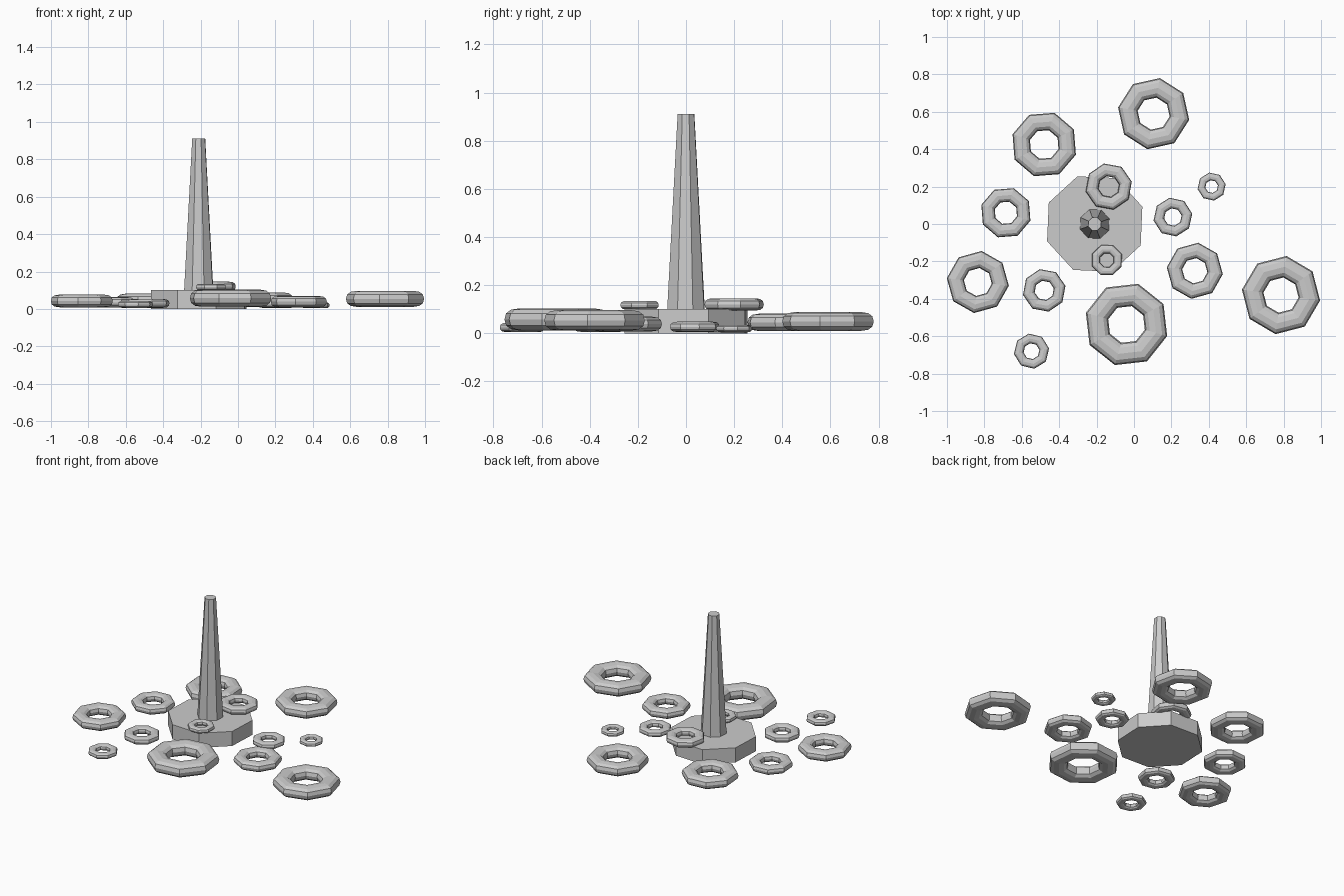
import bpy, bmesh
from math import cos, sin, radians, tau

if "Cube" in bpy.data.objects:
    bpy.data.objects.remove(bpy.data.objects["Cube"])

SIDES, TUBE = 8, 12


def make_object(name, bm):
    bmesh.ops.recalc_face_normals(bm, faces=bm.faces)
    mesh = bpy.data.meshes.new(name)
    bm.to_mesh(mesh)
    bm.free()
    obj = bpy.data.objects.new(name, mesh)
    bpy.context.collection.objects.link(obj)
    return obj


def frustum(name, x, y, z0, z1, r0, r1, turn):
    bm = bmesh.new()
    rings = []
    for z, r in ((z0, r0), (z1, r1)):
        rings.append([bm.verts.new((r * cos(radians(turn) + tau * i / SIDES),
                                    r * sin(radians(turn) + tau * i / SIDES), z - z0))
                      for i in range(SIDES)])
    for i in range(SIDES):
        j = (i + 1) % SIDES
        bm.faces.new((rings[0][i], rings[0][j], rings[1][j], rings[1][i]))
    bm.faces.new(rings[0][::-1])
    bm.faces.new(rings[1])
    make_object(name, bm).location = (x, y, z0)


def soft(v):
    # slightly squared ellipse
    return abs(v) ** 0.85 * (1 if v >= 0 else -1)


def ring(name, x, y, z, radius, turn):
    major, width, height = radius * 0.725, radius * 0.275, radius * 0.202
    bm = bmesh.new()
    grid = []
    for i in range(SIDES):
        a = radians(turn) + tau * i / SIDES
        row = []
        for k in range(TUBE):
            t = tau * k / TUBE
            r = major + width * soft(cos(t))
            row.append(bm.verts.new((r * cos(a), r * sin(a), height * soft(sin(t)))))
        grid.append(row)
    for i in range(SIDES):
        for k in range(TUBE):
            i2, k2 = (i + 1) % SIDES, (k + 1) % TUBE
            bm.faces.new((grid[i][k], grid[i2][k], grid[i2][k2], grid[i][k2]))
    make_object(name, bm).location = (x, y, z)


# Stand: octagonal base and tapered pole
frustum("base", -0.21, 0, 0, 0.10, 0.271, 0.271, 20)
frustum("pole", -0.21, 0, 0.10, 0.91, 0.083, 0.037, 20)

# Scattered rings on the floor: x, y, outer radius, turn
floor_rings = [
    (-0.48, 0.425, 0.178, 27), (0.105, 0.59, 0.193, 35),
    (0.415, 0.20, 0.076, 10), (0.208, 0.037, 0.105, 10),
    (-0.685, 0.06, 0.138, 27), (-0.835, -0.31, 0.167, 38),
    (-0.48, -0.355, 0.116, 12), (-0.548, -0.68, 0.095, 9),
    (-0.04, -0.537, 0.226, 29), (0.325, -0.25, 0.151, 38),
    (0.786, -0.38, 0.211, 37),
]
for n, (x, y, r, turn) in enumerate(floor_rings, 1):
    ring(f"floor_ring_{n}", x, y, r * 0.255, r, turn)

# Two rings lying on the base
ring("base_ring_large", -0.135, 0.20, 0.12, 0.126, 12)
ring("base_ring_small", -0.145, -0.193, 0.117, 0.086, 22)
